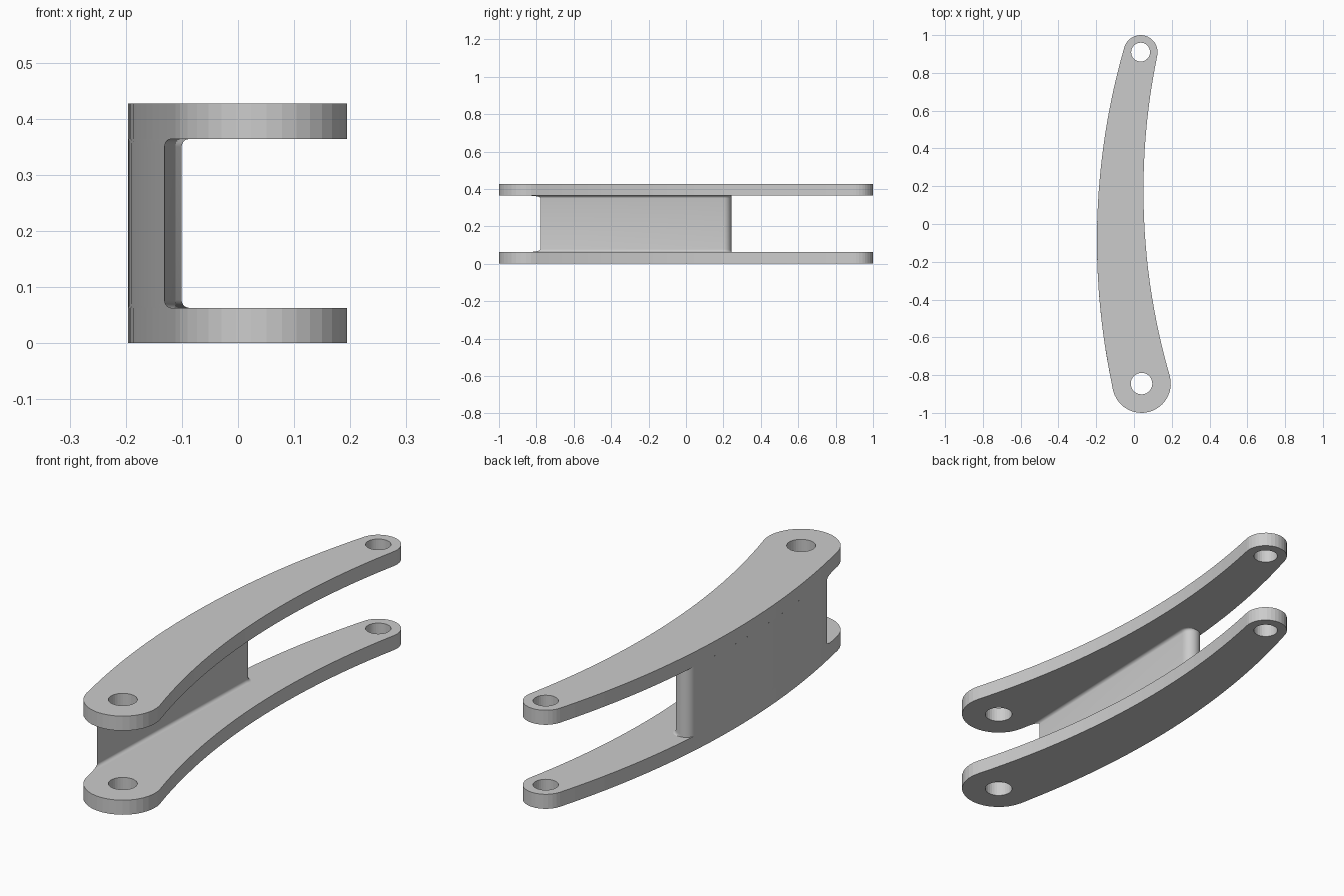
import bpy, bmesh
from math import atan2, sin, cos, pi, tau, sqrt, radians
from mathutils import Vector

if "Cube" in bpy.data.objects:
    bpy.data.objects.remove(bpy.data.objects["Cube"])

# Plan dimensions: two pivots and the two long tangent arcs
BIG, R_BIG, HOLE_BIG = Vector((0.04, -0.845)), 0.155, 0.057
SMALL, R_SMALL, HOLE_SMALL = Vector((0.035, 0.91)), 0.09, 0.05
OUT, R_OUT = Vector((3.494, -0.088)), 3.69
INN, R_INN = Vector((3.57, 0.177)), 3.52
THICK, HEIGHT = 0.063, 0.427


def ang(a, b):
    return atan2(b.y - a.y, b.x - a.x)


def polar(c, r, a):
    return c + Vector((cos(a), sin(a))) * r


def arc(c, r, a0, a1, n, last=False):
    return [polar(c, r, a0 + (a1 - a0) * i / n) for i in range(n + last)]


def make_object(name, bm):
    me = bpy.data.meshes.new(name)
    bm.to_mesh(me)
    bm.free()
    ob = bpy.data.objects.new(name, me)
    bpy.context.collection.objects.link(ob)
    return ob


# Curved link plate with two pivot holes
def link_plate(name, z):
    ob_, os_ = ang(OUT, BIG) % tau, ang(OUT, SMALL) % tau
    outline = (arc(BIG, R_BIG, ob_, ang(BIG, INN) + tau, 18)
               + arc(INN, R_INN, ang(INN, BIG) % tau, ang(INN, SMALL) % tau, 24)
               + arc(SMALL, R_SMALL, ang(SMALL, INN), os_, 16)
               + arc(OUT, R_OUT, os_, ob_, 24))
    bm = bmesh.new()
    edges = []
    for loop in (outline, arc(BIG, HOLE_BIG, 0, tau, 32), arc(SMALL, HOLE_SMALL, 0, tau, 32)):
        vs = [bm.verts.new((p.x, p.y, z)) for p in loop]
        edges += [bm.edges.new((vs[i - 1], vs[i])) for i in range(len(vs))]
    bmesh.ops.triangle_fill(bm, edges=edges, use_beauty=True, use_dissolve=False)
    ext = bmesh.ops.extrude_face_region(bm, geom=bm.faces[:])
    bmesh.ops.translate(bm, vec=(0, 0, THICK),
                        verts=[g for g in ext["geom"] if isinstance(g, bmesh.types.BMVert)])
    bmesh.ops.recalc_face_normals(bm, faces=bm.faces[:])
    return make_object(name, bm)


link_plate("lower_link_plate", 0)
link_plate("upper_link_plate", HEIGHT - THICK)

# Connecting web: flat inner face, rounded end, outer face on the plate arc
END_R, FILLET, TILT = 0.042, 0.014, -0.031
END_Y = 0.2
END = Vector((OUT.x - sqrt((R_OUT - END_R) ** 2 - (END_Y - OUT.y) ** 2), END_Y))


def web_profile(d):
    n = Vector((cos(TILT), sin(TILT)))
    t = Vector((n.y, -n.x))
    base = END + n * (END_R + d)
    q = base - OUT
    b = q.dot(t)
    start = base + t * (-b + sqrt(b * b - q.length_squared + R_OUT ** 2))
    a_end = ang(OUT, END) % tau
    cap = []
    for i in range(17):
        a = TILT + (a_end - TILT) * i / 16
        cap.append(polar(END, END_R + d * max(0, cos(a - TILT)), a))
    back = arc(OUT, R_OUT, a_end, ang(OUT, start) % tau, 16)[1:]
    return [start] + cap + back


half = []
for i in range(6):
    a = pi / 2 * i / 5
    half.append((THICK + FILLET * (1 - cos(a)), FILLET * (1 - sin(a))))
levels = half + [(HEIGHT - z, d) for z, d in reversed(half)]

bm = bmesh.new()
rings = [[bm.verts.new((p.x, p.y, z)) for p in web_profile(d)] for z, d in levels]
for lo, hi in zip(rings, rings[1:]):
    for i in range(len(lo)):
        bm.faces.new((lo[i - 1], lo[i], hi[i], hi[i - 1]))
web = make_object("connecting_web", bm)
bpy.context.view_layer.objects.active = web
web.select_set(True)
bpy.ops.object.shade_smooth_by_angle(angle=radians(30))
